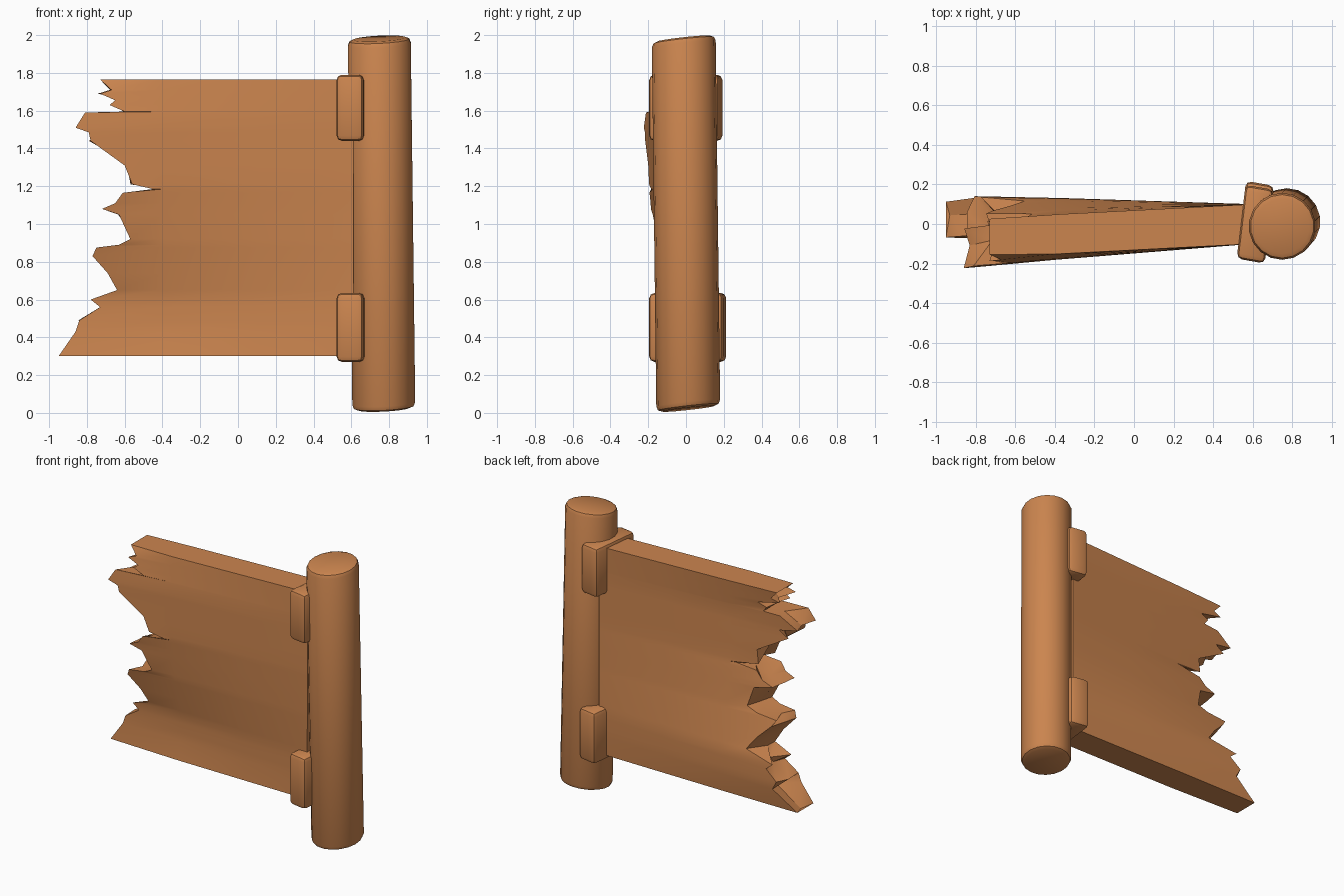
import bpy, bmesh, math, random
from mathutils import Vector, Matrix

if "Cube" in bpy.data.objects:
    bpy.data.objects.remove(bpy.data.objects["Cube"])
random.seed(4)

wood = bpy.data.materials.new("warm wood")
wood.diffuse_color = (0.60, 0.235, 0.078, 1)
wood.use_nodes = True
wood.node_tree.nodes["Principled BSDF"].inputs["Base Color"].default_value = wood.diffuse_color


def finish(bm, name, bevel=0.0, angle=40, segments=2):
    bmesh.ops.recalc_face_normals(bm, faces=bm.faces)
    me = bpy.data.meshes.new(name)
    bm.to_mesh(me)
    bm.free()
    ob = bpy.data.objects.new(name, me)
    bpy.context.collection.objects.link(ob)
    me.materials.append(wood)
    bpy.ops.object.select_all(action='DESELECT')
    ob.select_set(True)
    bpy.context.view_layer.objects.active = ob
    if bevel:
        m = ob.modifiers.new("bevel", 'BEVEL')
        m.width, m.segments = bevel, segments
        m.limit_method, m.angle_limit = 'ANGLE', math.radians(50)
        bpy.ops.object.modifier_apply(modifier="bevel")
    bpy.ops.object.shade_smooth_by_angle(angle=math.radians(angle))
    return ob


# Post: slightly leaning log with slanted ends
bm = bmesh.new()
bmesh.ops.create_cone(bm, cap_ends=True, segments=18, radius1=0.169, radius2=0.169, depth=2)
for v in bm.verts:
    top = v.co.z > 0
    slant = v.co.y * 0.11 + v.co.x * 0.05
    v.co.z = (1.982 if top else 0.022) + slant
    v.co.x += 0.748 if top else 0.772
    v.co.y += -0.012 if top else 0.012
finish(bm, "post", 0.03)


# Hinge blocks clasping the door
def hinge(name, z0, z1, y0, y1):
    bm = bmesh.new()
    bmesh.ops.create_cube(bm, size=1)
    for v in bm.verts:
        x, y, z = v.co
        yy = y0 if y < 0 else y1
        v.co = (0.612 + x * 0.142 + yy * 0.12, yy - x * 0.025,
                z0 if z < 0 else z1)
    finish(bm, name, 0.028)


hinge("upper_hinge", 1.44, 1.79, -0.187, 0.185)
hinge("lower_hinge", 0.27, 0.635, -0.187, 0.205)

# Torn door: outline of the broken edge, top to bottom
tear = [(-.73, 1.765), (-.67, 1.71), (-.73, 1.69), (-.65, 1.655), (-.68, 1.63),
        (-.60, 1.595), (-.81, 1.59), (-.86, 1.51), (-.79, 1.485), (-.78, 1.44),
        (-.60, 1.31), (-.56, 1.21), (-.45, 1.185), (-.61, 1.165), (-.65, 1.11),
        (-.72, 1.08), (-.63, 1.05), (-.57, .92), (-.63, .89), (-.75, .875),
        (-.77, .83), (-.69, .74), (-.64, .65), (-.78, .60), (-.73, .56),
        (-.84, .49), (-.86, .43), (-.95, .30)]
# Warp of the torn edge (z, y offset)
warp = [(.30, .015), (.45, .045), (.60, .04), (.9, -.05), (1.2, -.105),
        (1.55, -.11), (1.765, -.07)]


def bend(x, z):
    for (z0, a), (z1, b) in zip(warp, warp[1:]):
        if z <= z1:
            break
    y = a + (b - a) * (z - z0) / (z1 - z0)
    return y * (0.6 - x) / 1.35


bm = bmesh.new()
rows = []
X0 = 0.612
for i, (tx, tz) in enumerate(tear):
    edge = i in (0, len(tear) - 1)
    hz = tz
    bx = tx + (0 if edge else random.uniform(-0.02, 0.1))
    mx = tx + (0.02 if edge else random.uniform(-0.01, 0.12))
    row = []
    # closed loop: front hinge -> front tip -> splintered middle -> back tip -> back hinge
    pts = [(X0, -.1), (.1, -.1), (-.40, -.1), (tx, -.085 - .02 * (not edge)),
           (mx, random.uniform(-.03, .03)),
           (bx, .095), (-.36, .1), (.1, .1), (X0, .1)]
    for x, y in pts:
        row.append(bm.verts.new((x, y + bend(x, tz), hz)))
    rows.append(row)
for a, b in zip(rows, rows[1:]):
    n = len(a)
    for k in range(n):
        q = (a[k], a[(k + 1) % n], b[(k + 1) % n], b[k])
        if k in (2, 3, 4, 5):
            bm.faces.new((q[0], q[1], q[2]))
            bm.faces.new((q[0], q[2], q[3]))
        else:
            bm.faces.new(q)
# top and bottom edges of the door as strips
for r in (rows[0], rows[-1]):
    for k in range(3):
        bm.faces.new((r[k], r[k + 1], r[7 - k], r[8 - k]))
    bm.faces.new((r[3], r[4], r[5]))
finish(bm, "torn_door", 0, 35)
